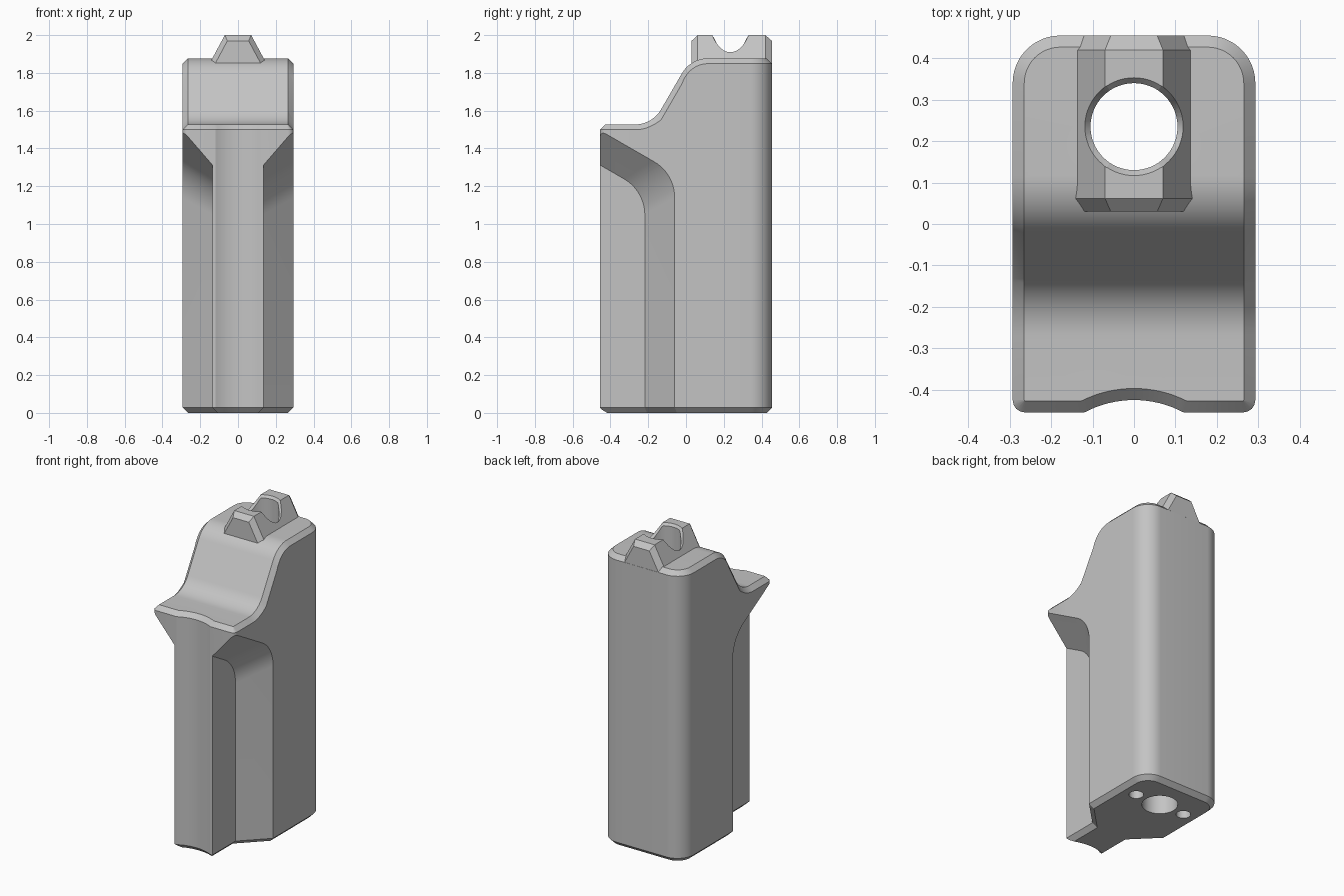
import bpy, bmesh
from math import sin, cos, acos, sqrt, radians, pi

cube = bpy.data.objects.get("Cube")
if cube:
    bpy.data.objects.remove(cube, do_unlink=True)

grey = bpy.data.materials.new("light grey")
grey.use_nodes = True
colour = (0.55, 0.55, 0.55, 1)
grey.diffuse_color = colour
grey.node_tree.nodes["Principled BSDF"].inputs["Base Color"].default_value = colour

HALF_X, HALF_Y, CHAMFER = 0.293, 0.455, 0.028
LOW, HIGH = 1.527, 1.877            # heights of the front shelf and the top
Y0, Y1, R = -0.27, 0.116, 0.159     # shoulder start, end and fillet radius
HOLE_Y = 0.235


def loft(name, rings, top_cap=True):
    """Skin a stack of matching rings and cap the ends."""
    bm = bmesh.new()
    rows = [[bm.verts.new(p) for p in ring] for ring in rings]
    n = len(rows[0])
    for a, b in zip(rows, rows[1:]):
        for i in range(n):
            j = (i + 1) % n
            bm.faces.new((a[i], a[j], b[j], b[i]))
    bm.faces.new(rows[0])
    if top_cap is True:
        bm.faces.new(rows[-1])
    elif top_cap:
        top_cap(bm, rows[-1])
    bmesh.ops.recalc_face_normals(bm, faces=bm.faces)
    mesh = bpy.data.meshes.new(name)
    bm.to_mesh(mesh)
    bm.free()
    mesh.materials.append(grey)
    ob = bpy.data.objects.new(name, mesh)
    bpy.context.collection.objects.link(ob)
    return ob


def cut(target, cutter):
    cutter.hide_render = True
    mod = target.modifiers.new("cut", "BOOLEAN")
    mod.operation, mod.solver, mod.object = "DIFFERENCE", "EXACT", cutter
    bpy.context.view_layer.objects.active = target
    bpy.ops.object.modifier_apply(modifier=mod.name)


def circle(r, z, x=0, n=64):
    """Ring in plan; z may be a height or a function of x."""
    pts = []
    for i in range(n):
        a = 2 * pi * i / n
        px = r * cos(a)
        pts.append((x + px, HOLE_Y + r * sin(a), z(cos(a)) if callable(z) else z))
    return pts


# Shoulder profile: shelf, fillet, 60 degree slope, round, top
TURNS = [radians(6 * i) for i in range(11)]


def top_height(y):
    if y <= Y0:
        return LOW
    if y >= Y1:
        return HIGH
    reach = R * sin(TURNS[-1])
    if y < Y0 + reach:
        return LOW + R - sqrt(R * R - (y - Y0) ** 2)
    if y > Y1 - reach:
        return HIGH - R + sqrt(R * R - (Y1 - y) ** 2)
    t = (y - Y0 - reach) / (Y1 - Y0 - 2 * reach)
    return LOW + R / 2 + t * (HIGH - LOW - R)


def rim_height(y):
    slope = (top_height(y + 0.001) - top_height(y - 0.001)) / 0.002
    return top_height(y) - CHAMFER * sqrt(1 + slope * slope)


SHOULDER = [Y0 + R * sin(a) for a in TURNS] + [Y1 - R * sin(a) for a in reversed(TURNS)]


def half_plan(d):
    """Plan outline from front centre to back centre, inset by d."""
    pts = []
    scoop = 0.255 + d
    end = acos((0.225 + d) / scoop)
    for i in range(9):                       # finger scoop
        a = end * i / 8
        pts.append((scoop * sin(a), -0.68 + scoop * cos(a)))
    for i in range(5):                       # small front corner
        a = radians(-90 + 22.5 * i)
        r = 0.03 - d
        pts.append((HALF_X - 0.03 + r * cos(a), -HALF_Y + 0.03 + r * sin(a)))
    pts += [(HALF_X - d, y) for y in SHOULDER]
    for i in range(13):                      # large back corner
        a = radians(7.5 * i)
        r = 0.115 - d
        pts.append((HALF_X - 0.115 + r * cos(a), HALF_Y - 0.115 + r * sin(a)))
    return pts + [(0, HALF_Y - d)]


def ring(d, height):
    half = half_plan(d)
    full = half + [(-x, y) for x, y in half[-2:0:-1]]
    return [(x, y, height(y)) for x, y in full]


def cap_body(bm, row):
    """Flat front shelf, then strips across the shoulder."""
    n = len(row)
    k = 14                                   # first shoulder point
    bm.faces.new(row[:k + 1] + row[n - k:])
    for i in range(k, n // 2 - 1):
        bm.faces.new((row[i], row[i + 1], row[n - i - 1], row[n - i]))
    m = n // 2
    bm.faces.new((row[m - 1], row[m], row[m + 1]))


body = loft("body", [ring(CHAMFER, lambda y: 0), ring(0, lambda y: CHAMFER),
                     ring(0, rim_height), ring(CHAMFER, top_height)], cap_body)

# Side pockets with sloping walls, leaving a front fin
FIN = 0.135
pocket = [(-0.8, 1.33 + 0.63 * 0.577)]
pocket += [(-0.28 + 0.22 * cos(radians(a)), 1.14 + 0.22 * sin(radians(a)))
           for a in range(60, -1, -5)]
pocket += [(-0.06, -0.2), (-0.8, -0.2)]
cutters = []
for side in (1, -1):
    rings = []
    for x in (FIN, HALF_X + 0.02):
        t = x - HALF_X
        rings.append([(side * x, y + t, z + 0.58 * t) for y, z in pocket])
    cutters.append(loft("pocket_cutter", rings))
    # Chamfer along the foot of the pocket
    foot = []
    for d, z in ((0, CHAMFER), (2 * CHAMFER, -CHAMFER)):
        wide = HALF_X + 0.02
        plan = [(FIN - d, -0.8), (FIN - d, -0.218 + 0.414 * d),
                (wide, -0.04 + 1.414 * d), (wide, -0.8)]
        foot.append([(side * x, y, z) for x, y in plan])
    cutters.append(loft("foot_cutter", foot))
    # Small blind hole in the base
    cutters.append(loft("small_hole_cutter", [circle(0.043, z, side * 0.18, 32)
                                              for z in (-0.1, 0.3)]))

# Ridge on top with chamfered ends
SLOPE = 0.536


def ridge_section(y, d):
    top, low = 2 - d, 1.8
    a, b = 0.07 - d + SLOPE * d, 0.07 - d + SLOPE * (2 - low)
    return [(-b, y, low), (b, y, low), (a, y, top), (-a, y, top)]


ridge = loft("top_ridge", [ridge_section(0.03, 0.03), ridge_section(0.062, 0),
                           ridge_section(0.42, 0), ridge_section(0.4545, 0.03)])


# Through hole with a chamfered rim that follows the ridge
def rim(c):
    return 2.001 - max(0, abs(0.119 * c) - 0.07) / SLOPE


hole = loft("hole_cutter", [circle(0.105, -0.1), circle(0.105, lambda c: rim(c) - 0.016),
                            circle(0.119, rim), circle(0.119, 2.2)])
for c in cutters + [hole]:
    cut(body, c)
cut(ridge, hole)
for c in cutters + [hole]:
    bpy.data.objects.remove(c, do_unlink=True)

# Smooth shading with sharp edges kept
bpy.ops.object.select_all(action="DESELECT")
for ob in (body, ridge):
    ob.select_set(True)
bpy.context.view_layer.objects.active = body
bpy.ops.object.shade_smooth_by_angle(angle=radians(25))
